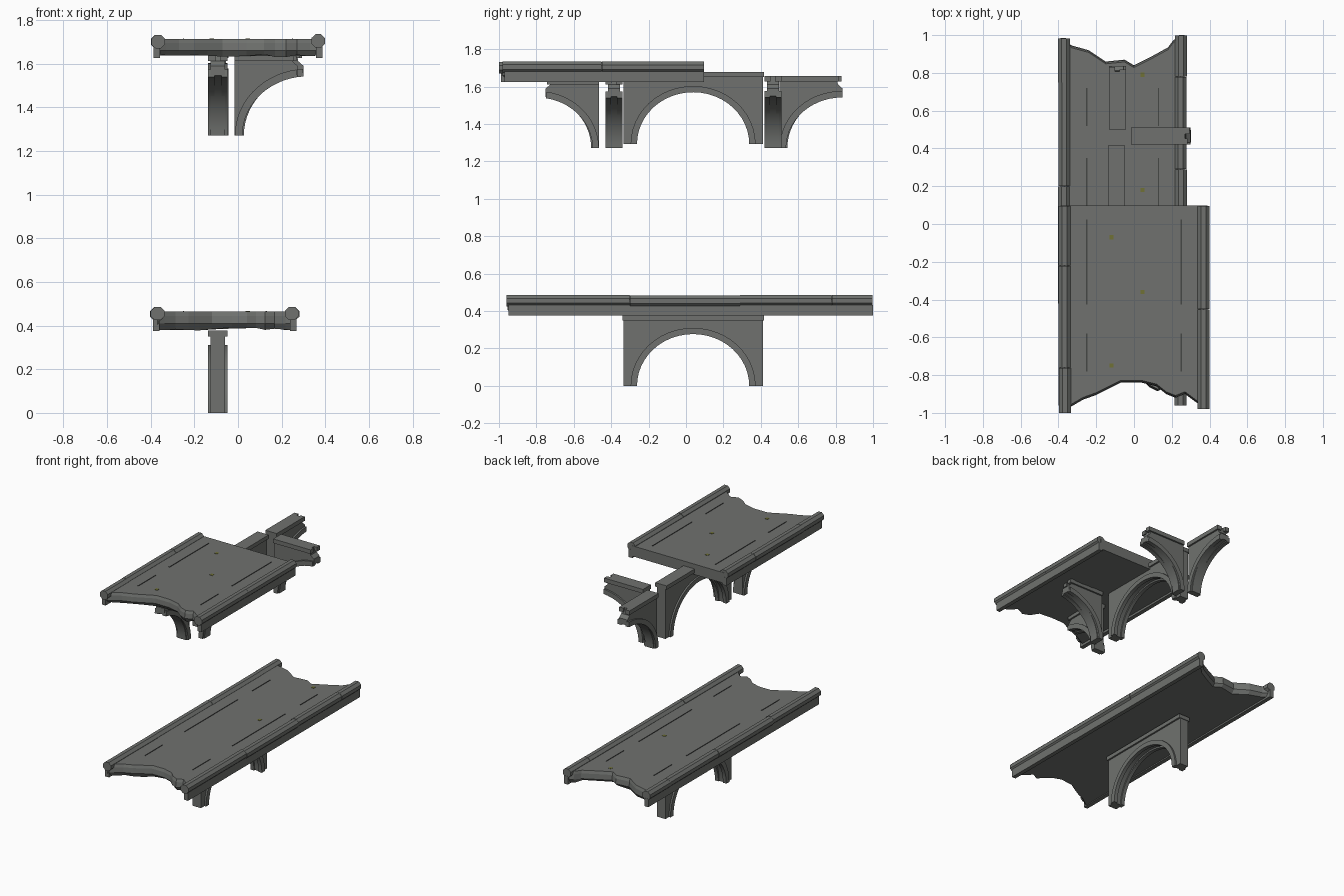
import bpy, bmesh, math, random
from mathutils import Matrix, Vector

if "Cube" in bpy.data.objects:
    bpy.data.objects.remove(bpy.data.objects["Cube"])

random.seed(4)

def material(name, rgb):
    m = bpy.data.materials.new(name)
    m.diffuse_color = (*rgb, 1)
    m.use_nodes = True
    m.node_tree.nodes["Principled BSDF"].inputs["Base Color"].default_value = m.diffuse_color
    return m

STONE = material("grey concrete", (0.16, 0.167, 0.158))
DARK = material("dark seam", (0.06, 0.063, 0.06))
MOSS = material("olive moss", (0.16, 0.165, 0.035))

def finish(name, bm, mat=STONE, smooth=False):
    bmesh.ops.recalc_face_normals(bm, faces=bm.faces)
    me = bpy.data.meshes.new(name)
    bm.to_mesh(me)
    bm.free()
    me.materials.append(mat)
    ob = bpy.data.objects.new(name, me)
    bpy.context.collection.objects.link(ob)
    if smooth:
        bpy.context.view_layer.objects.active = ob
        ob.select_set(True)
        bpy.ops.object.shade_smooth_by_angle(angle=math.radians(35))
        ob.select_set(False)
    return ob

def loft(bm, loops):
    """Skin closed loops of equal length and cap both ends."""
    rings = [[bm.verts.new(p) for p in lp] for lp in loops]
    n = len(rings[0])
    for a, b in zip(rings, rings[1:]):
        for i in range(n):
            j = (i + 1) % n
            bm.faces.new((a[i], a[j], b[j], b[i]))
    bm.faces.new(rings[0][::-1])
    bm.faces.new(rings[-1])

def slab(bm, profile, w0, w1, place):
    """Extrude a (run, height) profile across the width w0..w1."""
    loft(bm, [[place @ Vector((u, w, z)) for u, z in profile] for w in (w0, w1)])

def box(bm, x0, x1, y0, y1, z0, z1, place=Matrix()):
    slab(bm, [(x0, z0), (x1, z0), (x1, z1), (x0, z1)], y0, y1, place)

def ellipse(cx, a, b, t0, t1, n):
    return [(cx + a * math.cos(math.radians(t0 + (t1 - t0) * i / n)),
             b * math.sin(math.radians(t0 + (t1 - t0) * i / n))) for i in range(n + 1)]

def place_at(x, y, z, degrees):
    return Matrix.Translation((x, y, z)) @ Matrix.Rotation(math.radians(degrees), 4, 'Z')

def full_arch(name, x, y, z, height):
    bm, p = bmesh.new(), place_at(x, y, z, 90)
    inner = ellipse(0, 0.31, 0.288, 180, 0, 24)
    slab(bm, [(-0.373, 0)] + inner + [(0.373, 0), (0.373, height), (-0.373, height)],
         -0.033, 0.033, p)
    rim = ellipse(0, 0.30, 0.277, 180, 0, 24) + ellipse(0, 0.334, 0.31, 0, 180, 24)
    for s in (-1, 1):
        slab(bm, rim, s * 0.018, s * 0.045, p)
    box(bm, -0.378, 0.378, -0.045, 0.045, height - 0.025, height + 0.003, p)
    finish(name, bm, smooth=True)

def half_arch(name, x, y, z, degrees, height, length=0.335):
    """Broken arch: leg at the origin, springing along its local x axis."""
    bm, p = bmesh.new(), place_at(x, y, z, degrees)
    c, end = 0.335, 180 - math.degrees(math.acos(max(-1, min(1, (length - 0.335) / 0.3))))
    stop = 180 - end
    inner = ellipse(c, 0.293, 0.278, 180, stop, 14)
    tip = [(length, 0.318), (length - 0.025, 0.34), (length - 0.03, height)]
    slab(bm, [(0, 0)] + inner + tip + [(0, height)], -0.033, 0.033, p)
    rim = ellipse(c, 0.30, 0.27, 180, stop, 14) + ellipse(c, 0.334, 0.305, stop, 180, 14)
    for s in (-1, 1):
        slab(bm, rim, s * 0.016, s * 0.045, p)
        # split top flange with a notched end
        box(bm, 0, length - 0.012 + 0.006 * s, s * 0.012, s * 0.045, height - 0.03, height, p)
    finish(name, bm, smooth=True)

def deck(name, x0, x1, z0, z1, front, back):
    """Road slab with ragged ends; front and back are (x, y) lists from left to right."""
    bm, loops = bmesh.new(), []
    wob = [random.uniform(-0.008, 0.008) for _ in range(len(front) + len(back))]
    for t, pull in ((0, 0.02), (0.3, 0.0), (0.75, 0.004), (1, 0.012)):
        lp = []
        for i, (x, y) in enumerate(front + back[::-1]):
            is_front = i < len(front)
            ragged = len(front if is_front else back) > 2
            d = pull if ragged else 0
            dz = wob[i] if ragged and t == 0 else 0
            lp.append((max(x0, min(x1, x)), y + (d if is_front else -d),
                       z0 + (z1 - z0) * t + dz))
        loops.append(lp)
    loft(bm, loops)
    finish(name, bm)

def rail(name, x, zc, cuts, side):
    """Octagonal kerb in slightly shifted pieces, with a footing strip under it."""
    bm = bmesh.new()
    for y0, y1 in zip(cuts, cuts[1:]):
        dx, dz = random.uniform(-0.002, 0.002), random.uniform(-0.003, 0.003)
        loft(bm, [[(x + dx + 0.034 * math.cos(a), y, zc + dz + 0.033 * math.sin(a))
                   for a in (math.pi / 8 + k * math.pi / 4 for k in range(8))]
                  for y in (y0, y1 - 0.002)])
    box(bm, x + side * 0.005 - 0.015, x + side * 0.005 + 0.015,
        cuts[0] + 0.01, cuts[-1], zc - 0.078, zc - 0.02)
    finish(name, bm)

def marks(name, items, mat):
    """Thin plates: (x, y, size x, size y, z)."""
    bm = bmesh.new()
    for x, y, sx, sy, z in items:
        box(bm, x - sx / 2, x + sx / 2, y - sy / 2, y + sy / 2, z - 0.004, z + 0.003)
    finish(name, bm, mat)

# Ragged end outlines
front_top = [(-0.37, -0.99), (-0.33, -0.965), (-0.27, -0.93), (-0.2, -0.905), (-0.14, -0.875),
             (-0.07, -0.84), (0.04, -0.84), (0.12, -0.86), (0.17, -0.9), (0.22, -0.92),
             (0.27, -0.9), (0.33, -0.945), (0.37, -0.965)]
back_low = [(-0.37, 0.97), (-0.33, 0.945), (-0.24, 0.92), (-0.15, 0.86), (-0.05, 0.87),
            (0, 0.84), (0.08, 0.88), (0.18, 0.935), (0.21, 0.975), (0.25, 0.995)]
front_low = [((x + 0.37) * 0.838 - 0.37, y + 0.035) for x, y in front_top]

# Lower bridge
deck("lower_deck", -0.37, 0.25, 0.385, 0.465, front_low, back_low)
rail("lower_left_rail", -0.37, 0.453, [-0.96, -0.42, 0.2, 0.75, 0.985], -1)
rail("lower_right_rail", 0.248, 0.453, [-0.96, -0.3, 0.29, 0.78, 1.0], 1)
full_arch("lower_arch", -0.092, 0.038, 0, 0.375)

# Upper bridge
deck("upper_deck", -0.37, 0.37, 1.638, 1.713, front_top, [(-0.37, 0.097), (0.37, 0.097)])
rail("upper_left_rail", -0.368, 1.703, [-1.0, -0.76, -0.22, 0.097], -1)
rail("upper_right_rail", 0.368, 1.703, [-0.98, -0.45, 0.097], 1)
full_arch("upper_arch", -0.092, 0.038, 1.293, 0.383)
half_arch("rear_broken_arch", -0.088, 0.5, 1.272, 90, 0.385, 0.337)
half_arch("front_broken_arch", -0.092, -0.465, 1.272, -90, 0.37, 0.285)
half_arch("rear_side_arch", -0.015, 0.465, 1.272, 0, 0.385, 0.315)
half_arch("front_side_arch", -0.015, -0.385, 1.272, 0, 0.37, 0.288)

# Seams and moss on the road surfaces
seams = [(x, y, 0.006, ln, 0.465) for x in (-0.25, 0.13) for y, ln in ((-0.6, 0.2), (0.05, 0.6), (0.62, 0.2))]
seams += [(x, y, 0.006, ln, 1.713) for x in (-0.25, 0.25) for y, ln in ((-0.68, 0.2), (-0.2, 0.45))]
marks("road_seams", seams, DARK)
spots = [(-0.12, -0.07, 1.713), (0.045, -0.36, 1.713), (-0.12, -0.75, 1.713),
         (0.045, 0.18, 0.465), (0.045, 0.79, 0.465)]
marks("moss_patches", [(x, y, 0.022, 0.022, z - 0.001) for x, y, z in spots], MOSS)
